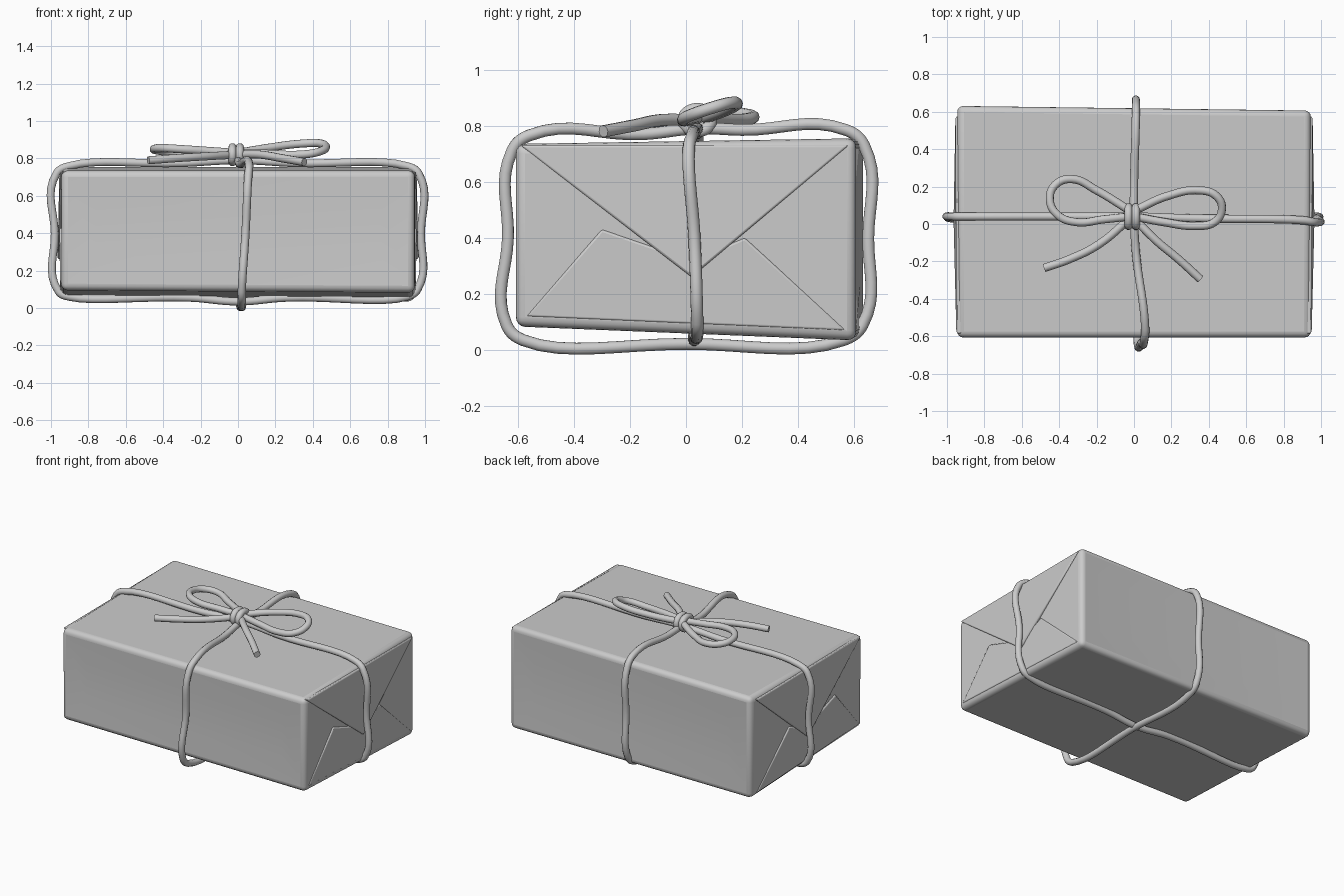
import bpy, bmesh, math
from mathutils import Vector

cube = bpy.data.objects.get("Cube")
if cube:
    bpy.data.objects.remove(cube, do_unlink=True)

# One plain grey for paper and string
grey = bpy.data.materials.new("plain grey")
grey.use_nodes = True
COLOUR = (0.6, 0.6, 0.6, 1)
grey.diffuse_color = COLOUR
grey.node_tree.nodes["Principled BSDF"].inputs["Base Color"].default_value = COLOUR


def hundredths(points):
    return [Vector(p) / 100 for p in points]


def add_object(name, mesh, angle=40):
    obj = bpy.data.objects.new(name, mesh)
    bpy.context.collection.objects.link(obj)
    obj.data.materials.clear()
    obj.data.materials.append(grey)
    bpy.ops.object.select_all(action="DESELECT")
    obj.select_set(True)
    bpy.context.view_layer.objects.active = obj
    bpy.ops.object.shade_smooth_by_angle(angle=math.radians(angle))
    return obj


def add_bevel(obj, width, segments):
    bevel = obj.modifiers.new("soft edges", "BEVEL")
    bevel.width = width
    bevel.segments = segments
    bevel.limit_method = "ANGLE"
    bevel.angle_limit = math.radians(35)


# Wrapped box, slightly crooked, with softly dented long sides
def wrapped_box():
    bm = bmesh.new()
    bmesh.ops.create_cube(bm, size=2)
    for v in bm.verts:
        x, y, z = v.co
        height = 0.745 + 0.01 * y if z > 0 else 0.065 - 0.025 * y - 0.006 * x
        v.co = (0.945 * x, 0.615 * y + 0.006 - 0.006 * x * (1 + y), height)
    sides = [f for f in bm.faces if abs(f.normal.y) > 0.9]
    for face in sides:
        bmesh.ops.inset_individual(bm, faces=[face], thickness=0.26, depth=-0.012)
    mesh = bpy.data.meshes.new("wrapped_box")
    bm.to_mesh(mesh)
    bm.free()
    add_bevel(add_object("wrapped_box", mesh), 0.035, 4)


# Folded paper flap on an end: a thin prism from (out, y, z) corners
def flap(name, corners, side):
    bm = bmesh.new()
    outer = [bm.verts.new((side * p.x, p.y, p.z)) for p in hundredths(corners)]
    inner = [bm.verts.new((side * 0.92, v.co.y, v.co.z)) for v in outer]
    n = len(outer)
    bm.faces.new(outer)
    bm.faces.new(inner[::-1])
    for i in range(n):
        j = (i + 1) % n
        bm.faces.new((outer[i], inner[i], inner[j], outer[j]))
    bmesh.ops.recalc_face_normals(bm, faces=bm.faces)
    mesh = bpy.data.meshes.new(name)
    bm.to_mesh(mesh)
    bm.free()
    add_bevel(add_object(name, mesh, 30), 0.008, 2)


# String: a round tube through points given in hundredths
def string(name, points, closed=False, radius=0.022):
    curve = bpy.data.curves.new(name, "CURVE")
    curve.dimensions = "3D"
    curve.bevel_depth = radius
    curve.bevel_resolution = 3
    curve.resolution_u = 8
    curve.use_fill_caps = True
    spline = curve.splines.new("BEZIER")
    spline.bezier_points.add(len(points) - 1)
    spline.use_cyclic_u = closed
    for bp, co in zip(spline.bezier_points, hundredths(points)):
        bp.co = co
        bp.handle_left_type = bp.handle_right_type = "AUTO"
    temp = bpy.data.objects.new("temp", curve)
    bpy.context.collection.objects.link(temp)
    graph = bpy.context.evaluated_depsgraph_get()
    mesh = bpy.data.meshes.new_from_object(temp.evaluated_get(graph))
    bpy.data.objects.remove(temp, do_unlink=True)
    add_object(name, mesh, 50)


wrapped_box()
for side, label in ((1, "left"), (-1, "right")):
    flap(label + "_bottom_flap", [(95, -57, 12), (95, 57, 7), (95.4, 21, 40),
                                  (95.4, 2, 32), (95.4, -30, 43)], side)
    flap(label + "_top_flap", [(95, -59, 73), (96.5, 2, 26), (95.5, 58, 73)], side)

# Long loop around the box, seen along its length
string("lengthwise_string", [
    (-90, 4, 76), (-97, 4, 72), (-98, 4, 40), (-96, 3, 9), (-90, 3, 6), (-25, 4, 5.5),
    (0, 3, 3.5), (25, 3, 5.5), (90, 4, 6), (96, 4, 10), (97.8, 3, 40), (96.5, 1, 72),
    (90, 2, 76), (30, 3, 77.5), (0, 4, 79), (-30, 4, 77.5)], closed=True)

# Short loop around the box, front to back
string("crosswise_string", [
    (6, -56, 76.5), (5.5, -62, 71), (4, -63.5, 40), (2, -64, 9), (2, -58, 3.5),
    (2, 0, 2.2), (1, 56, 3.5), (1, 63, 9), (1, 65, 40), (1, 63.5, 73),
    (1, 57, 78.5), (0, 20, 78.5), (0, 4, 79), (1, -15, 77)], closed=True)

# Bow loops and tails
string("bow_loop_right", [(-2, 7, 83), (-20, 18, 82), (-33, 24, 83), (-42, 21, 84),
                          (-45, 13, 85), (-41, 5, 85.5), (-31, 1, 85), (-16, 2.5, 84),
                          (-2, 4, 83)])
string("bow_loop_left", [(0, 7, 83), (18, 15, 86), (35, 18, 88), (44, 15, 88),
                         (47, 8, 86), (43, 1, 83.5), (32, -1, 82), (16, 1, 82.5),
                         (0, 4, 83)])
string("bow_tail_right", [(-1, 4, 82), (-19, -11, 81), (-35, -19, 80), (-48, -23.5, 79)])
string("bow_tail_left", [(0, 3, 82), (12, -9, 82), (24, -19, 80), (35.5, -29.5, 78)])

# Knot: two turns of string around the crossing
for x, turn in ((-3, "right"), (1, "left")):
    string("knot_turn_" + turn, [(x, -1, 82), (x, 4, 86), (x, 9, 82), (x, 4, 78)],
           closed=True)
